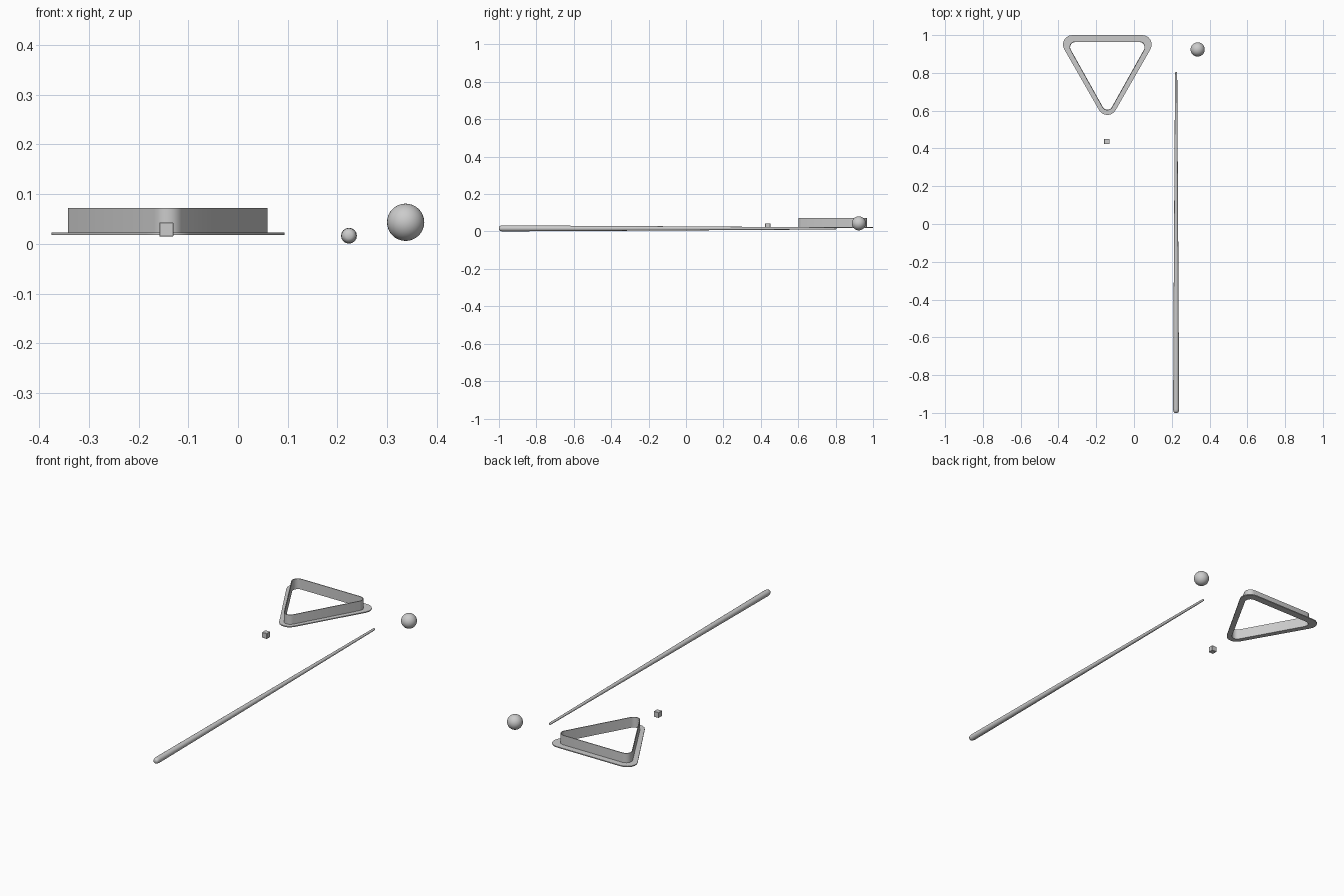
import bpy, bmesh
from math import sin, cos, pi, radians

if "Cube" in bpy.data.objects:
    bpy.data.objects.remove(bpy.data.objects["Cube"])

RACK_X = -0.141


def finish(name, bm, smooth=35):
    bmesh.ops.recalc_face_normals(bm, faces=bm.faces)
    me = bpy.data.meshes.new(name)
    bm.to_mesh(me)
    bm.free()
    ob = bpy.data.objects.new(name, me)
    bpy.context.collection.objects.link(ob)
    if smooth:
        bpy.ops.object.select_all(action='DESELECT')
        ob.select_set(True)
        bpy.context.view_layer.objects.active = ob
        bpy.ops.object.shade_smooth_by_angle(angle=radians(smooth))
    return ob


def rounded_triangle(half, y_back, y_front, r, n=6):
    """Outline points of a triangle with round corners, pointing to the front."""
    pts = []
    for cx, cy, start in ((half, y_back, -30), (-half, y_back, 90), (0, y_front, 210)):
        for i in range(n + 1):
            a = radians(start + 120 * i / n)
            pts.append((RACK_X + cx + r * cos(a), cy + r * sin(a)))
    return pts


def ring(name, outer, inner, z0, z1):
    """Closed band between two outlines."""
    bm = bmesh.new()
    loops = [[bm.verts.new((x, y, z)) for x, y in pts]
             for pts, z in ((outer, z0), (outer, z1), (inner, z1), (inner, z0))]
    n = len(outer)
    for k in range(4):
        a, b = loops[k], loops[(k + 1) % 4]
        for i in range(n):
            j = (i + 1) % n
            bm.faces.new((a[i], a[j], b[j], b[i]))
    return finish(name, bm)


# Triangular rack: flat flange and thin upright wall along its inner edge
flange_edge = rounded_triangle(0.185, 0.95, 0.627, 0.05)
wall_outer = rounded_triangle(0.17, 0.936, 0.632, 0.031)
wall_inner = rounded_triangle(0.17, 0.936, 0.632, 0.027)
ring("rack_flange", flange_edge, wall_inner, 0.018, 0.023)
ring("rack_wall", wall_outer, wall_inner, 0.019, 0.072)

# Cue stick: tapered shaft with rounded butt and small tip, along y
bm = bmesh.new()
SIDES = 16
profile = [(-1.0, 0.006), (-0.997, 0.0115), (-0.99, 0.0148), (-0.98, 0.016),
           (-0.24, 0.0122), (0.3, 0.0088), (0.79, 0.0058), (0.80, 0.0052), (0.805, 0.003)]
rings = [[bm.verts.new((0.223 + r * cos(2 * pi * i / SIDES), y,
                        0.0165 + r * sin(2 * pi * i / SIDES))) for i in range(SIDES)]
         for y, r in profile]
for a, b in zip(rings, rings[1:]):
    for i in range(SIDES):
        j = (i + 1) % SIDES
        bm.faces.new((a[i], a[j], b[j], b[i]))
bm.faces.new(rings[0])
bm.faces.new(rings[-1])
finish("cue_stick", bm, 50)

# Ball
bpy.ops.mesh.primitive_uv_sphere_add(segments=32, ring_count=16, radius=0.0375,
                                     location=(0.337, 0.924, 0.0435))
bpy.context.object.name = "ball"
bpy.ops.object.shade_smooth()

# Chalk cube
bpy.ops.mesh.primitive_cube_add(size=0.028, location=(-0.144, 0.437, 0.029))
chalk = bpy.context.object
chalk.name = "chalk_cube"
bevel = chalk.modifiers.new("bevel", 'BEVEL')
bevel.width = 0.001
bevel.segments = 1
